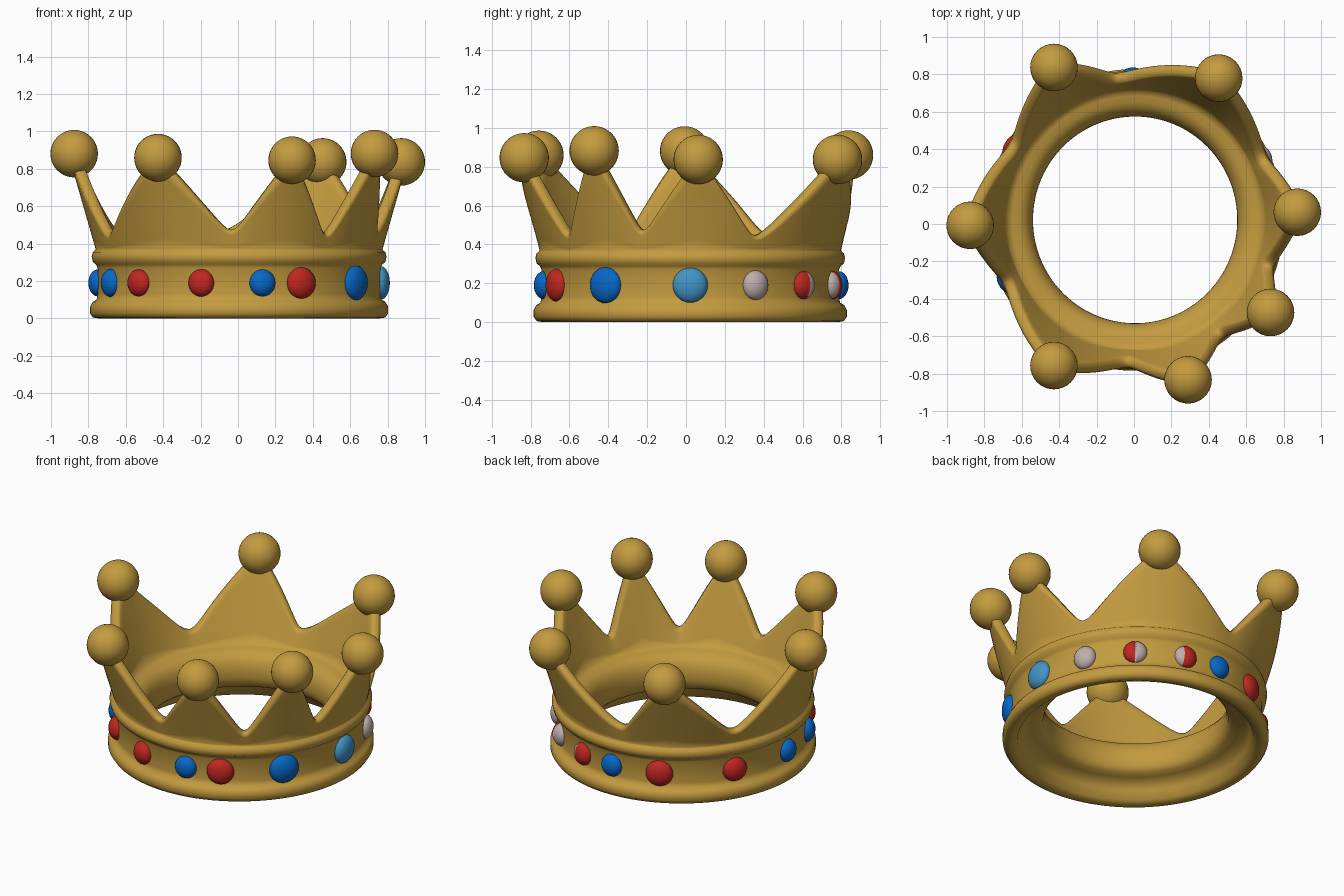
import bpy, bmesh, math
from mathutils import Vector, Matrix

cube = bpy.data.objects.get("Cube")
if cube:
    bpy.data.objects.remove(cube, do_unlink=True)

CENTRE = Vector((0.006, 0.022, 0))
OVAL = 1.012  # the band is slightly longer front to back


def material(name, rgb):
    m = bpy.data.materials.new(name)
    m.use_nodes = True
    m.diffuse_color = (*rgb, 1)
    bsdf = next(n for n in m.node_tree.nodes if n.type == 'BSDF_PRINCIPLED')
    bsdf.inputs["Base Color"].default_value = (*rgb, 1)
    return m


GOLD = material("gold", (0.55, 0.33, 0.05))
RED = material("red_gem", (0.53, 0.02, 0.014))
BLUE = material("blue_gem", (0.002, 0.14, 0.58))
SKY = material("light_blue_gem", (0.055, 0.30, 0.57))
PALE = material("pale_gem", (0.52, 0.43, 0.42))


def finish(bm, name, *mats):
    bmesh.ops.recalc_face_normals(bm, faces=bm.faces)
    for f in bm.faces:
        f.smooth = True
    mesh = bpy.data.meshes.new(name)
    bm.to_mesh(mesh)
    bm.free()
    for m in mats:
        mesh.materials.append(m)
    obj = bpy.data.objects.new(name, mesh)
    bpy.context.collection.objects.link(obj)
    return obj


def polar(angle, r, z):
    return CENTRE + Vector((r * math.cos(angle), r * math.sin(angle) * OVAL, z))


# Ball tips of the points (x, y, z), then the valley after each (degrees, height)
TIPS = [(0.873, 0.063, 0.837), (0.453, 0.78, 0.837), (-0.428, 0.837, 0.86),
        (-0.876, -0.007, 0.881), (-0.428, -0.757, 0.859), (0.289, -0.833, 0.846),
        (0.73, -0.473, 0.882)]
VALLEYS = [(25.5, 0.425), (97, 0.452), (149, 0.435), (206, 0.435), (267, 0.453),
           (307, 0.435), (341.5, 0.452)]
VALLEY_R = 0.75
BASE_Z, BASE_R = 0.37, 0.725

# Outer side of the band with its two rolls, bottom to top (radius, height)
OUTER = [(0.75, 0), (0.782, 0.005), (0.797, 0.028), (0.797, 0.062), (0.783, 0.088),
         (0.762, 0.1), (0.757, 0.13), (0.757, 0.27), (0.765, 0.288), (0.782, 0.302),
         (0.788, 0.33), (0.782, 0.354), (0.77, 0.364)]
# Padded inner ring, top to bottom, ending at the groove behind the lower lip
INNER = [(0.655, 0.36), (0.62, 0.355), (0.585, 0.335), (0.56, 0.30), (0.547, 0.25),
         (0.546, 0.20), (0.555, 0.155), (0.58, 0.13), (0.62, 0.12), (0.66, 0.105),
         (0.69, 0.07), (0.71, 0.015)]


def section(angle, f, tip_r, tip_z, low_z):
    """Closed cross-section of the crown; f runs from valley (0) to point (1)."""
    rim_z = low_z + (tip_z - low_z) * f
    rim_r = VALLEY_R + (tip_r - VALLEY_R) * f
    wall = [(i / 8, 0.042 - 0.01 * i / 8) for i in range(9)]

    def side(sign):
        return [(BASE_R + (rim_r - BASE_R) * s + sign * half,
                 BASE_Z + (rim_z - BASE_Z) * s) for s, half in wall]

    cap = [(rim_r + 0.018, rim_z + 0.02), (rim_r - 0.018, rim_z + 0.02)]
    pts = OUTER + side(1) + cap + side(-1)[::-1] + INNER
    return [polar(angle, r, z) for r, z in pts]


# Crown body: cross-sections swept through every point and valley
def build_body():
    tips = []
    for x, y, z in TIPS:
        dx, dy = x - CENTRE.x, (y - CENTRE.y) / OVAL
        tips.append((math.atan2(dy, dx) % math.tau, math.hypot(dx, dy), z))
    bm = bmesh.new()
    rings = []
    steps, soft = 14, 0.13
    for i, (deg, low_z) in enumerate(VALLEYS):
        low_a = math.radians(deg)
        for end, (a, r, z) in enumerate((tips[i], tips[(i + 1) % len(tips)])):
            # Signed sweep from the valley to the point on this side
            span = (a - low_a + math.pi) % math.tau - math.pi
            for k in range(steps):
                t = k / steps if end else 1 - k / steps
                f = (math.hypot(t, soft) - soft) / (math.hypot(1, soft) - soft)
                pts = section(low_a + span * t, f, r, z, low_z)
                rings.append([bm.verts.new(p) for p in pts])
    n = len(rings[0])
    for i, ring in enumerate(rings):
        nxt = rings[(i + 1) % len(rings)]
        for j in range(n):
            k = (j + 1) % n
            bm.faces.new((ring[j], nxt[j], nxt[k], ring[k]))
    finish(bm, "crown_body", GOLD)


build_body()

# Balls on the points
for i, tip in enumerate(TIPS):
    bm = bmesh.new()
    bmesh.ops.create_uvsphere(bm, u_segments=32, v_segments=20, radius=0.127,
                              matrix=Matrix.Translation(tip))
    finish(bm, f"point_ball_{i + 1}", GOLD)

# Gems round the band: angle, half width, half height, colour, second colour, split
GEMS = [(0, 0.09, 0.09, SKY, None, 0), (26, 0.07, 0.076, PALE, None, 0),
        (49.5, 0.072, 0.072, RED, PALE, 0), (73, 0.07, 0.072, PALE, RED, -0.35),
        (91, 0.07, 0.072, BLUE, None, 0), (114.5, 0.084, 0.083, RED, None, 0),
        (149.5, 0.078, 0.076, RED, None, 0), (181, 0.07, 0.072, BLUE, None, 0),
        (205, 0.074, 0.075, BLUE, None, 0), (225, 0.074, 0.072, RED, None, 0),
        (254.5, 0.07, 0.073, RED, None, 0), (279.5, 0.07, 0.072, BLUE, None, 0),
        (296, 0.083, 0.084, RED, None, 0), (325.3, 0.093, 0.093, BLUE, None, 0)]
for i, (deg, w, h, first, second, split) in enumerate(GEMS):
    bm = bmesh.new()
    bmesh.ops.create_uvsphere(bm, u_segments=24, v_segments=14, radius=1)
    if second:
        # Two-tone gem: cut across and colour the far side
        bmesh.ops.bisect_plane(bm, geom=bm.verts[:] + bm.edges[:] + bm.faces[:],
                               plane_co=(0, split, 0), plane_no=(0, 1, 0))
        for f in bm.faces:
            f.material_index = int(f.calc_center_median().y > split)
    a = math.radians(deg)
    place = (Matrix.Translation(polar(a, 0.756, 0.19)) @ Matrix.Rotation(a, 4, 'Z')
             @ Matrix.Diagonal((0.05, w, h, 1)))
    bmesh.ops.transform(bm, matrix=place, verts=bm.verts)
    finish(bm, f"gem_{i + 1}", *([first, second] if second else [first]))
